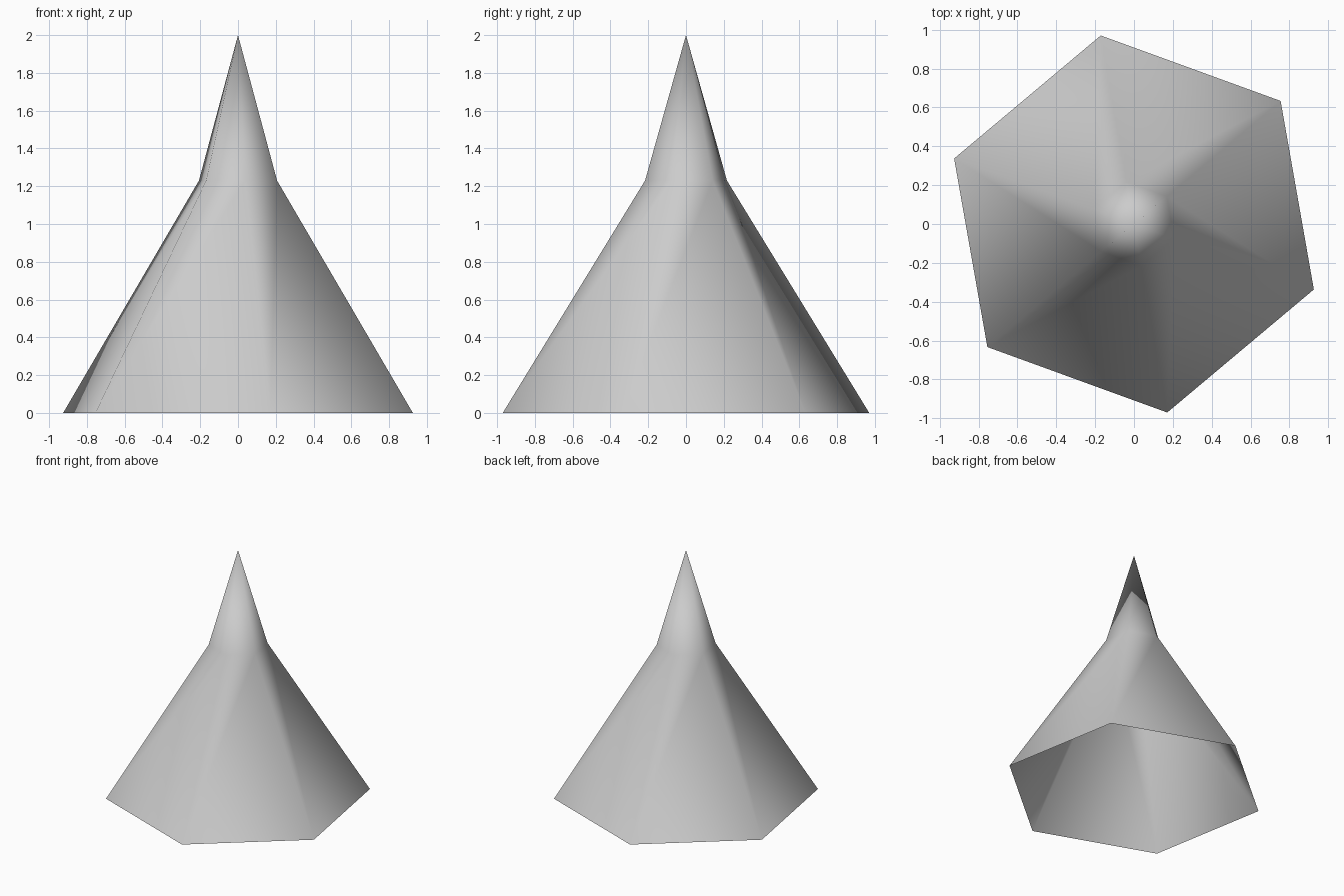
import bpy
import bmesh
from math import cos, sin, radians

cube = bpy.data.objects.get("Cube")
if cube:
    bpy.data.objects.remove(cube, do_unlink=True)

SIDES = 6
TURN = radians(40)

# Plain grey material
grey = bpy.data.materials.new("light_grey")
grey.use_nodes = True
colour = (0.6, 0.6, 0.6, 1)
grey.diffuse_color = colour
grey.node_tree.nodes["Principled BSDF"].inputs["Base Color"].default_value = colour


def ring(bm, radius, z):
    angles = [TURN + radians(360 / SIDES) * i for i in range(SIDES)]
    return [bm.verts.new((radius * cos(a), radius * sin(a), z)) for a in angles]


# Open six-sided skirt rising to a steeper pointed tip
bm = bmesh.new()
base = ring(bm, 0.985, 0)
shoulder = ring(bm, 0.22, 1.23)
apex = bm.verts.new((0, 0, 2))
for i in range(SIDES):
    j = (i + 1) % SIDES
    bm.faces.new((base[i], base[j], shoulder[j], shoulder[i]))
    bm.faces.new((shoulder[i], shoulder[j], apex))

# Shared normals keep the whole shell softly shaded
for face in bm.faces:
    face.smooth = True

mesh = bpy.data.meshes.new("pointed_cone")
bm.to_mesh(mesh)
bm.free()
mesh.materials.append(grey)
cone = bpy.data.objects.new("pointed_cone", mesh)
bpy.context.collection.objects.link(cone)
